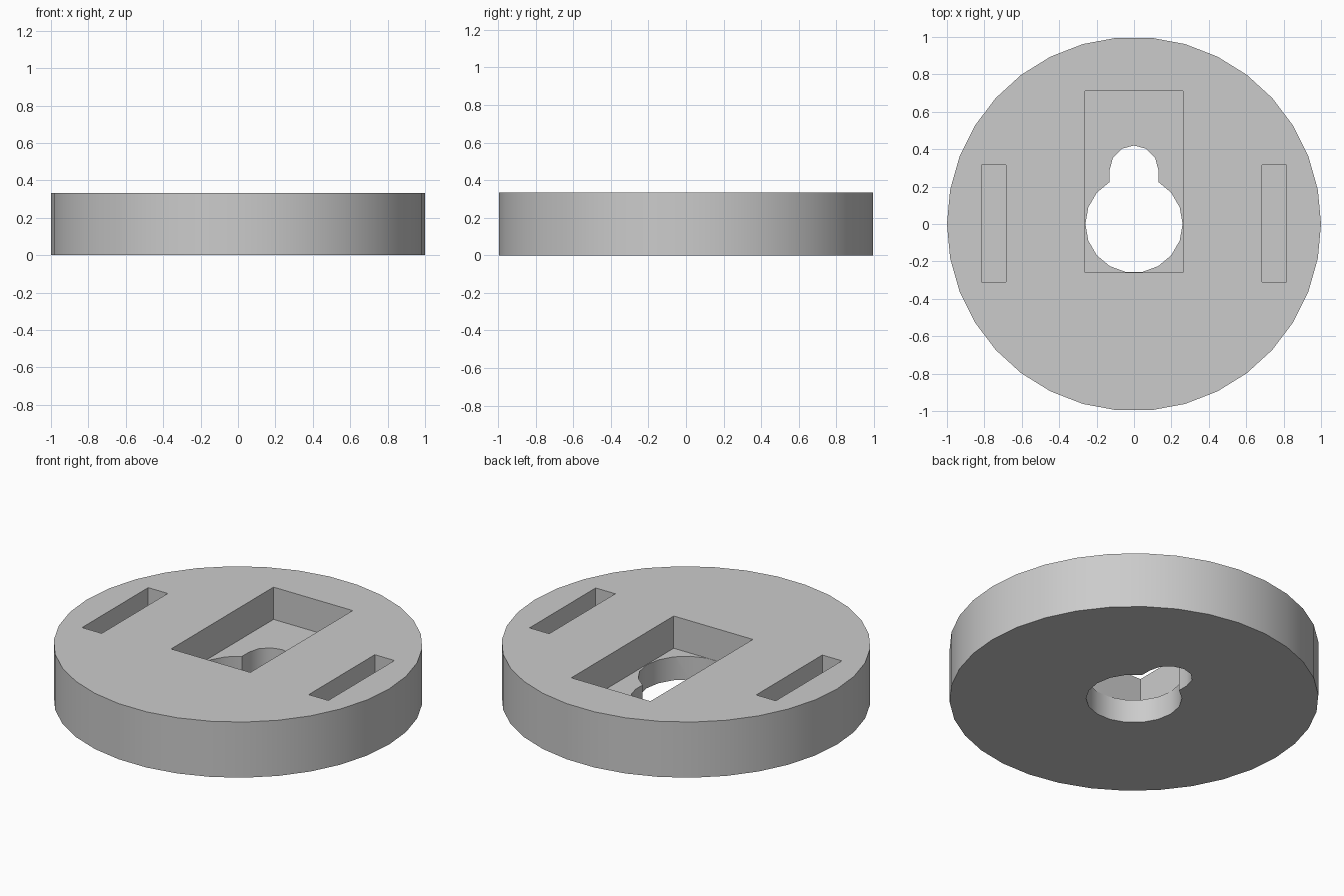
import bpy, bmesh
from math import cos, sin, radians

cube = bpy.data.objects.get("Cube")
if cube:
    bpy.data.objects.remove(cube, do_unlink=True)

HEIGHT = 0.333
FLOOR = 0.14      # height of the recess floors

grey = bpy.data.materials.new("light grey")
grey.use_nodes = True
grey.diffuse_color = (0.6, 0.6, 0.6, 1)
grey.node_tree.nodes["Principled BSDF"].inputs["Base Color"].default_value = (0.6, 0.6, 0.6, 1)


def arc(radius, start, step, count, cy=0):
    angles = [radians(start + step * i) for i in range(count)]
    return [(radius * cos(a), cy + radius * sin(a)) for a in angles]


def rect(x0, x1, y0, y1):
    return [(x0, y0), (x1, y0), (x1, y1), (x0, y1)]


def prism(name, outline, z0, z1):
    """Extrude a flat outline between two heights."""
    bm = bmesh.new()
    face = bm.faces.new([bm.verts.new((x, y, z0)) for x, y in outline])
    top = bmesh.ops.extrude_face_region(bm, geom=[face])["geom"]
    for v in top:
        if isinstance(v, bmesh.types.BMVert):
            v.co.z = z1
    bmesh.ops.recalc_face_normals(bm, faces=bm.faces)
    mesh = bpy.data.meshes.new(name)
    bm.to_mesh(mesh)
    bm.free()
    mesh.materials.append(grey)
    obj = bpy.data.objects.new(name, mesh)
    bpy.context.collection.objects.link(obj)
    return obj


# Round base plate
disc = prism("disc_plate", arc(1, 0, 360 / 34, 34), 0, HEIGHT)

# Keyhole: large round opening running into a narrow round-ended slot
keyhole = arc(0.26, 120, 20, 16) + arc(0.13, 0, 30, 7, cy=0.29)

# Rectangular pocket, two side slots, then the keyhole through the floor
cutters = [
    prism("pocket_cutter", rect(-0.262, 0.262, -0.258, 0.71), FLOOR, HEIGHT + 0.1),
    prism("left_slot_cutter", rect(0.685, 0.815, -0.31, 0.315), FLOOR, HEIGHT + 0.1),
    prism("right_slot_cutter", rect(-0.815, -0.685, -0.31, 0.315), FLOOR, HEIGHT + 0.1),
    prism("keyhole_cutter", keyhole, -0.1, FLOOR + 0.05),
]

bpy.ops.object.select_all(action="DESELECT")
disc.select_set(True)
bpy.context.view_layer.objects.active = disc
for cutter in cutters:
    cutter.hide_render = True
    cut = disc.modifiers.new(cutter.name, "BOOLEAN")
    cut.operation = "DIFFERENCE"
    cut.solver = "EXACT"
    cut.object = cutter
    bpy.ops.object.modifier_apply(modifier=cut.name)
    bpy.data.objects.remove(cutter, do_unlink=True)

# Smooth round walls, crisp rims
bpy.ops.object.shade_smooth_by_angle(angle=radians(35))
